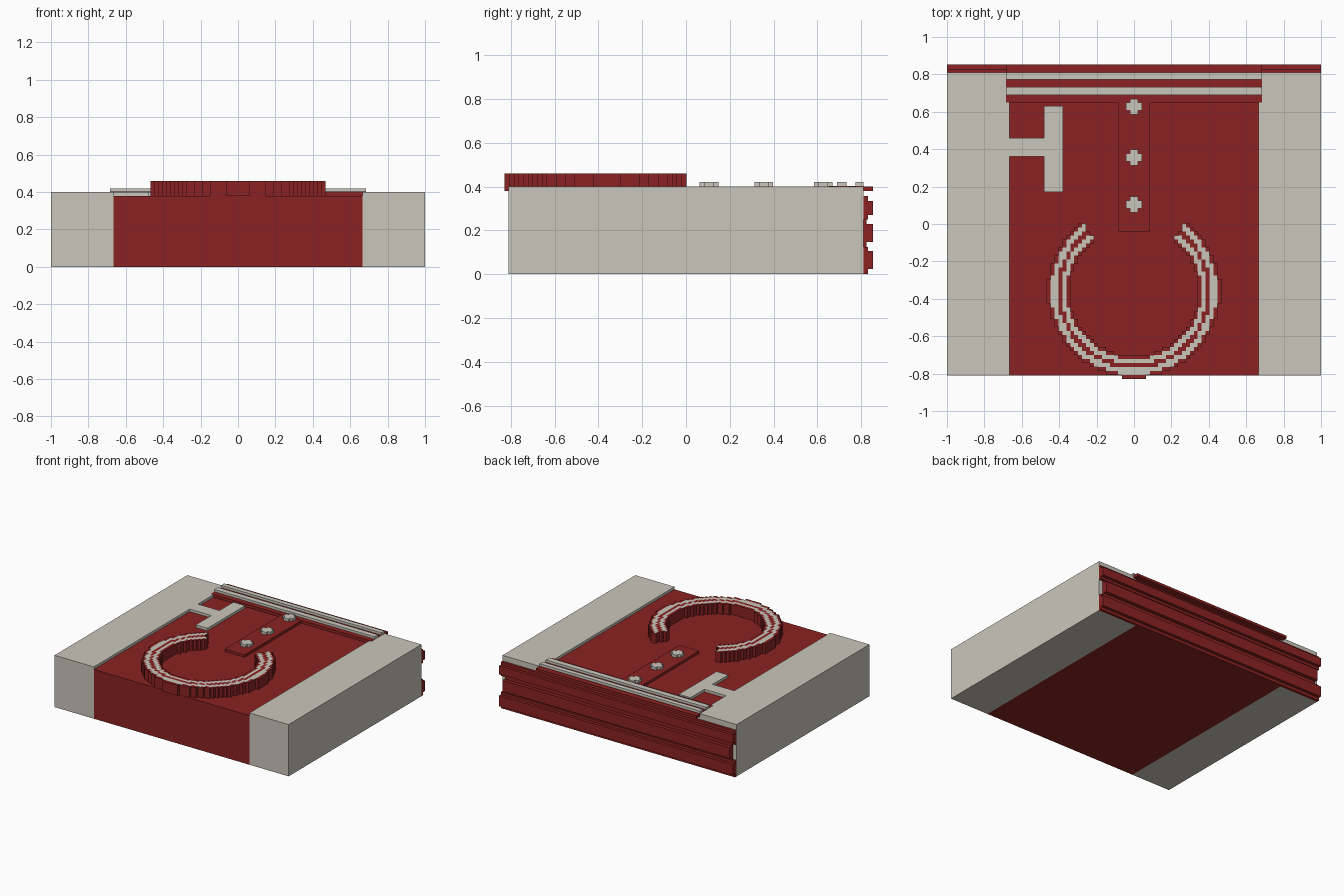
import bpy, bmesh, math

if "Cube" in bpy.data.objects:
    bpy.data.objects.remove(bpy.data.objects["Cube"])


def material(name, rgb):
    m = bpy.data.materials.new(name)
    m.diffuse_color = (*rgb, 1)
    m.use_nodes = True
    m.node_tree.nodes["Principled BSDF"].inputs["Base Color"].default_value = m.diffuse_color
    return m


RED = material("dark red", (0.26, 0.016, 0.016))
CREAM = material("warm cream", (0.59, 0.565, 0.50))


def finish(name, bm, mats):
    me = bpy.data.meshes.new(name)
    bm.to_mesh(me)
    bm.free()
    for m in mats:
        me.materials.append(m)
    ob = bpy.data.objects.new(name, me)
    bpy.context.collection.objects.link(ob)
    return ob


def box(name, x, y, z, mat):
    bm = bmesh.new()
    bmesh.ops.create_cube(bm, size=1)
    for v in bm.verts:
        for i, (a, b) in enumerate((x, y, z)):
            v.co[i] = a if v.co[i] < 0 else b
    return finish(name, bm, [mat])


def voxels(name, cells, step, origin, z0, z1, mats):
    """Extrude a set of grid cells {(i, j): material index of top}."""
    bm = bmesh.new()

    def quad(pts, mi=0):
        bm.faces.new([bm.verts.new(p) for p in pts]).material_index = mi

    for (i, j), mi in cells.items():
        x0, y0 = origin[0] + i * step, origin[1] + j * step
        c = [(x0, y0), (x0 + step, y0), (x0 + step, y0 + step), (x0, y0 + step)]
        quad([(*p, z1) for p in c], mi)
        quad([(*p, z0) for p in reversed(c)])
        for k, (di, dj) in enumerate(((0, -1), (1, 0), (0, 1), (-1, 0))):
            if (i + di, j + dj) not in cells:
                a, b = c[k], c[(k + 1) % 4]
                quad([(*a, z0), (*b, z0), (*b, z1), (*a, z1)])
    bmesh.ops.remove_doubles(bm, verts=bm.verts, dist=1e-5)
    return finish(name, bm, mats)


# Main block: sunken red middle between two cream sides
box("center_panel", (-0.665, 0.665), (-0.81, 0.81), (0, 0.38), RED)
for s, n in ((-1, "left"), (1, "right")):
    box(n + "_side", sorted((s * 0.665, s)), (-0.81, 0.81), (0, 0.4), CREAM)

# Cross band along the back edge with raised stripes
box("back_band", (-0.685, 0.685), (0.65, 0.81), (0.37, 0.402), RED)
box("band_stripe_front", (-0.685, 0.685), (0.69, 0.733), (0.39, 0.42), CREAM)
box("band_stripe_back", (-0.685, 0.685), (0.773, 0.81), (0.39, 0.42), CREAM)

# Center strip with plus-shaped studs
box("center_strip", (-0.085, 0.085), (-0.04, 0.65), (0.37, 0.4), RED)
S = 0.0213
for n, y in enumerate((0.105, 0.355, 0.627)):
    plus = {(i, j): 0 for i in range(4) for j in range(4)
            if i in (1, 2) or j in (1, 2)}
    voxels("stud_%d" % n, plus, S, (-2 * S, y - 2 * S), 0.395, 0.42, [CREAM])

# T-shaped plate joined to the left side
box("tee_stem", (-0.665, -0.48), (0.36, 0.46), (0.37, 0.4), CREAM)
box("tee_bar", (-0.48, -0.38), (0.17, 0.63), (0.37, 0.4), CREAM)

# Stepped open ring with two cream lines on its top
CY = -0.36
ring = {}
for i in range(-23, 23):
    for j in range(-23, 23):
        x, y = (i + 0.5) * S, (j + 0.5) * S
        r, ang = math.hypot(x, y), math.degrees(math.atan2(y, x))
        if 0.345 < r < 0.462 and not 53 < ang < 127:
            ring[i, j] = int(0.36 < r < 0.388 or 0.412 < r < 0.443)
# small nubs at the sides and front of the ring
for c in ((21, 1), (-22, 1), (0, -22), (-1, -22)):
    ring[c] = 0
voxels("open_ring", ring, S, (0, CY), 0.379, 0.46, [RED, CREAM])

# Ribbed back: base plates, ribs and a top lip
box("back_plate_low", (-1, 1), (0.81, 0.83), (0, 0.125), RED)
box("back_plate_mid", (-0.97, 0.97), (0.81, 0.825), (0.125, 0.25), RED)
box("back_plate_high", (-1, 1), (0.81, 0.83), (0.25, 0.357), RED)
for n, (z0, z1, w) in enumerate(((0.023, 0.105, 1), (0.146, 0.23, 0.97),
                                 (0.27, 0.335, 1))):
    box("back_rib_%d" % n, (-w, w), (0.82, 0.853), (z0, z1), RED)
box("back_lip", (-0.685, 0.685), (0.81, 0.853), (0.38, 0.4), RED)
